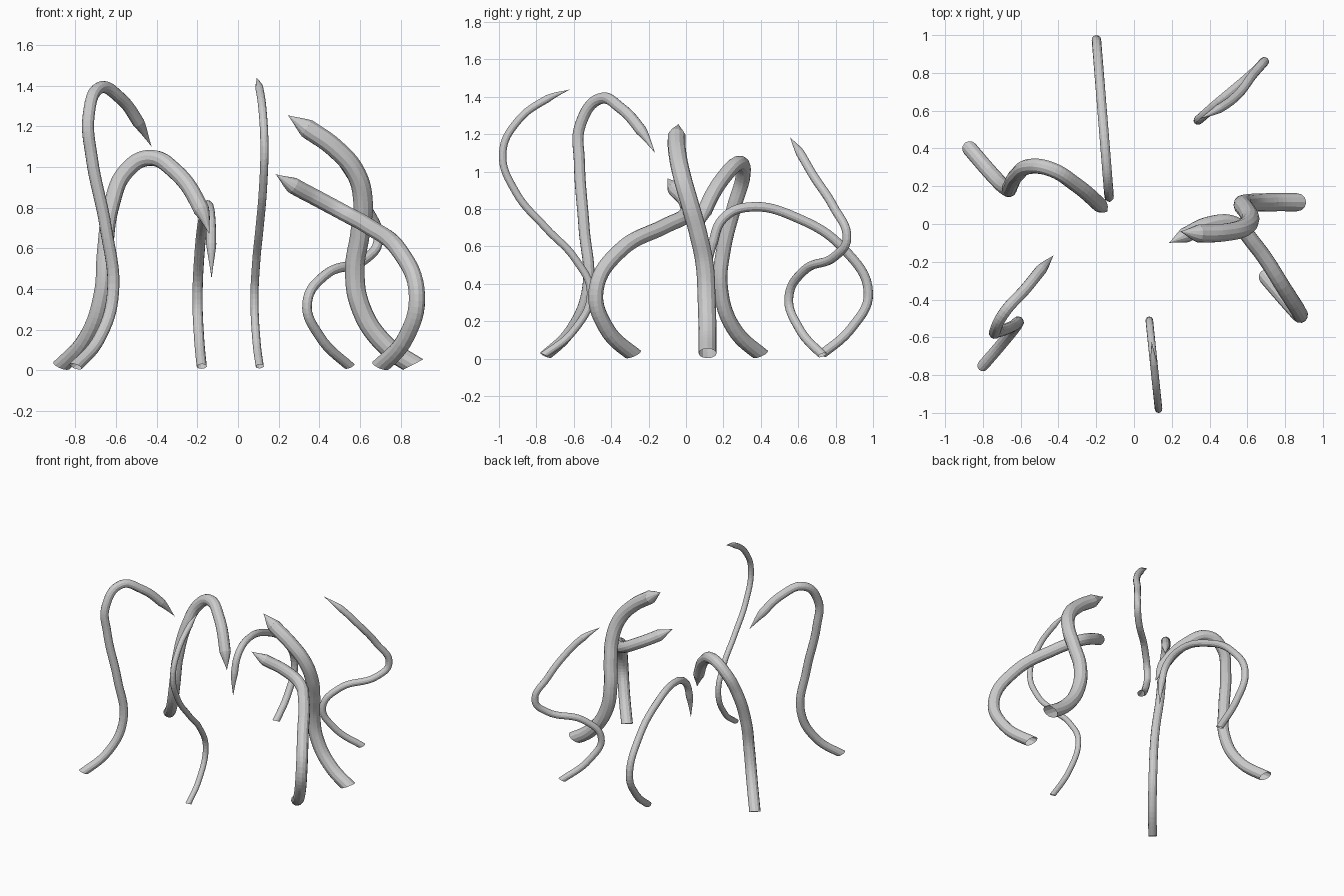
import bpy
import bmesh
from mathutils import Vector

# Remove the default cube
default_cube = bpy.data.objects.get("Cube")
if default_cube:
    bpy.data.objects.remove(default_cube, do_unlink=True)

# Single flat colour
grey = bpy.data.materials.new("light_grey")
grey.use_nodes = True
colour = (.6, .6, .6, 1)
grey.diffuse_color = colour
grey.node_tree.nodes["Principled BSDF"].inputs["Base Color"].default_value = colour


def in_plane(profile, x_start, slope):
    """Turn a (y, z) profile into a path lying in one upright slanted plane."""
    return [(x_start + slope * y, y, z) for y, z in profile]


def tentacle(name, path, radius):
    """Sweep an open-ended round tube along a path; the last span is a pointed cone."""
    curve = bpy.data.curves.new(name + "_path", "CURVE")
    curve.dimensions = "3D"
    curve.bevel_depth = radius
    curve.bevel_resolution = 4
    curve.use_fill_caps = False
    curve.resolution_u = 8
    curve.twist_mode = "MINIMUM"

    # Start the tube a little below its foot, so the foot can be cut at a slant
    foot = Vector(path[0])
    direction = (Vector(path[1]) - foot).normalized()
    points = [foot - direction * radius * 1.5] + path[1:]

    spline = curve.splines.new("BEZIER")
    spline.bezier_points.add(len(points) - 1)
    spline.radius_interpolation = "LINEAR"
    spline.use_smooth = False
    for point, position in zip(spline.bezier_points, points):
        point.co = position
        point.handle_left_type = point.handle_right_type = "AUTO"
    spline.bezier_points[-1].radius = 0

    # Convert the swept curve to a mesh
    helper = bpy.data.objects.new(name + "_helper", curve)
    bpy.context.scene.collection.objects.link(helper)
    depsgraph = bpy.context.evaluated_depsgraph_get()
    mesh = bpy.data.meshes.new_from_object(helper.evaluated_get(depsgraph))
    bpy.data.objects.remove(helper, do_unlink=True)
    bpy.data.curves.remove(curve)

    # Weld the tip and cut the foot, leaving it open
    bm = bmesh.new()
    bm.from_mesh(mesh)
    bmesh.ops.remove_doubles(bm, verts=bm.verts, dist=.0005)
    bmesh.ops.bisect_plane(
        bm, geom=bm.verts[:] + bm.edges[:] + bm.faces[:],
        plane_co=foot, plane_no=direction + Vector((0, 0, 1)), clear_inner=True)
    bmesh.ops.recalc_face_normals(bm, faces=bm.faces)
    for face in bm.faces:
        face.smooth = False
        face.material_index = 0
    bm.to_mesh(mesh)
    bm.free()

    mesh.name = name
    mesh.materials.clear()
    mesh.materials.append(grey)
    tube = bpy.data.objects.new(name, mesh)
    bpy.context.scene.collection.objects.link(tube)


# Thin tentacles that bend within a single plane
tentacle("front_tentacle", in_plane([
    (-.76, .02), (-.6, .15), (-.51, .35), (-.59, .53), (-.75, .7), (-.91, .89),
    (-.98, 1.1), (-.9, 1.27), (-.74, 1.39), (-.62, 1.44),
], .028, -.104), .02)

tentacle("back_tentacle", in_plane([
    (.72, .02), (.89, .17), (.975, .35), (.85, .58), (.6, .75),
    (.33, .81), (.2, .75), (.145, .62), (.125, .45),
], -.12, -.081), .025)

# Thicker tentacles that twist out of plane
tentacle("back_left_tentacle", [
    (.55, .73, .02), (.4, .6, .17), (.34, .55, .33), (.43, .63, .47),
    (.63, .8, .55), (.69, .86, .64), (.63, .79, .81), (.545, .68, .98),
    (.45, .61, 1.1), (.345, .555, 1.185),
], .024)

tentacle("front_right_tentacle", [
    (-.8, -.75, .02), (-.68, -.61, .16), (-.615, -.525, .38), (-.65, -.545, .7),
    (-.72, -.57, 1.05), (-.735, -.565, 1.25), (-.68, -.46, 1.39),
    (-.58, -.35, 1.34), (-.49, -.24, 1.22), (-.425, -.165, 1.1),
], .03)

tentacle("back_right_tentacle", [
    (-.87, .4, .025), (-.74, .25, .17), (-.67, .185, .38), (-.655, .2, .58),
    (-.62, .26, .82), (-.55, .305, .98), (-.44, .29, 1.045), (-.31, .21, .98),
    (-.18, .1, .79), (-.14, .065, .67),
], .04)

tentacle("left_tentacle", [
    (.865, .115, .03), (.71, .115, .14), (.6, .11, .32), (.575, .1, .5),
    (.6, .065, .67), (.615, .02, .83), (.58, -.02, .97), (.48, -.045, 1.09),
    (.34, -.05, 1.19), (.245, -.04, 1.255),
], .048)

tentacle("front_left_tentacle", [
    (.7, -.28, .025), (.83, -.43, .17), (.88, -.48, .37), (.8, -.35, .58),
    (.64, -.11, .71), (.53, .0, .77), (.4, .0, .84),
    (.27, -.06, .91), (.185, -.1, .965),
], .041)
